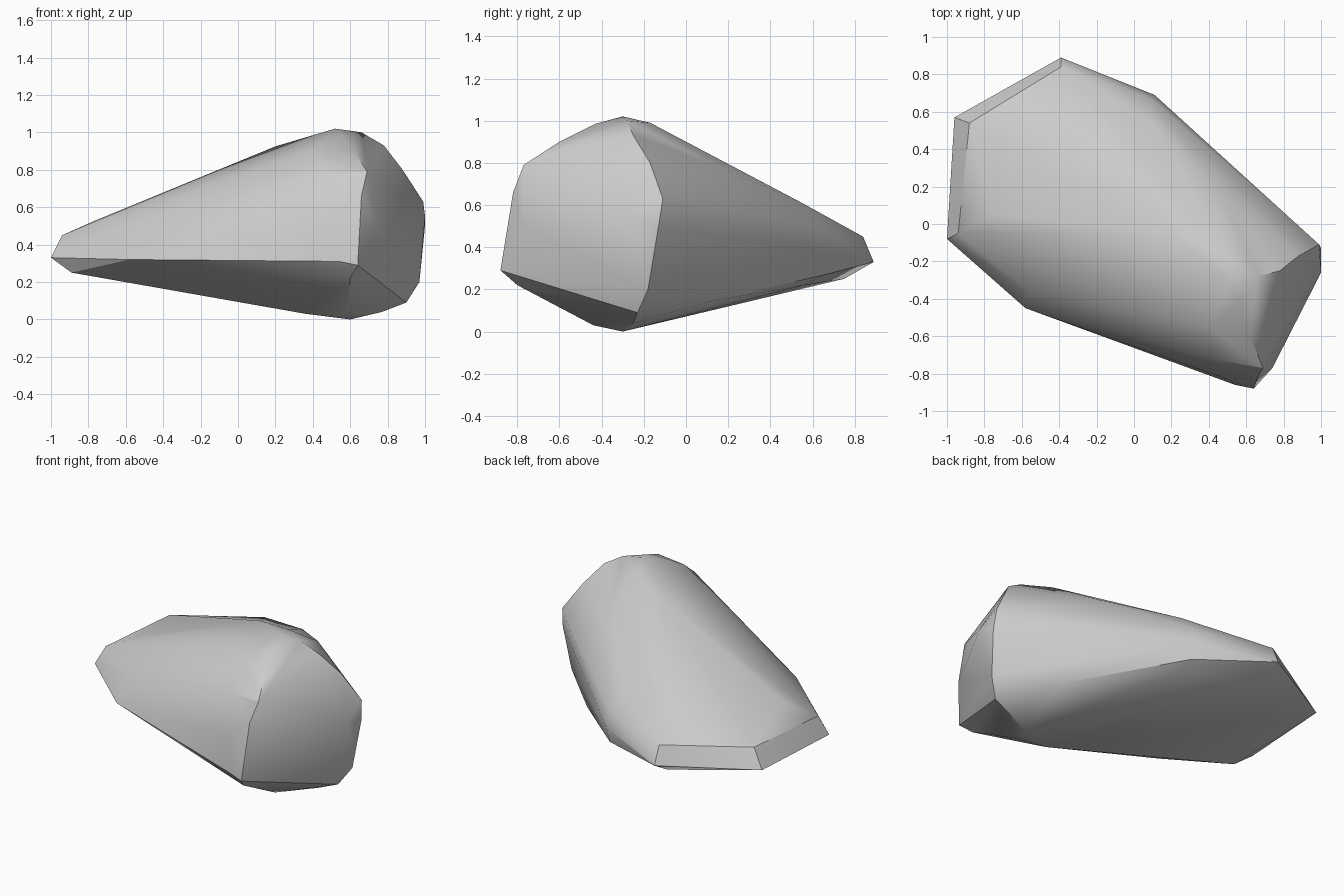
import bpy
import bmesh
import math

# Remove the default object
default_cube = bpy.data.objects.get("Cube")
if default_cube:
    bpy.data.objects.remove(default_cube, do_unlink=True)


def flat_colour(name, value):
    """One plain material, visible in the viewport and in a render."""
    material = bpy.data.materials.new(name)
    material.use_nodes = True
    colour = (value, value, value, 1)
    material.diffuse_color = colour
    shader = material.node_tree.nodes["Principled BSDF"]
    shader.inputs["Base Color"].default_value = colour
    return material


def hull_object(name, outlines, material, sharp_angle):
    """Wrap a tight skin around the outlines and shade it with crisp ridges."""
    bm = bmesh.new()
    for outline in outlines:
        for point in outline:
            bm.verts.new(point)
    result = bmesh.ops.convex_hull(bm, input=bm.verts[:])
    unused = set(result["geom_interior"]) | set(result["geom_unused"])
    loose = [item for item in unused if isinstance(item, bmesh.types.BMVert)]
    bmesh.ops.delete(bm, geom=loose, context="VERTS")
    bmesh.ops.dissolve_limit(bm, angle_limit=math.radians(1),
                             verts=bm.verts[:], edges=bm.edges[:])
    bmesh.ops.recalc_face_normals(bm, faces=bm.faces[:])
    mesh = bpy.data.meshes.new(name)
    bm.to_mesh(mesh)
    bm.free()
    mesh.materials.append(material)
    rock = bpy.data.objects.new(name, mesh)
    bpy.context.collection.objects.link(rock)

    # Soft faces, crisp ridges
    bpy.ops.object.select_all(action="DESELECT")
    rock.select_set(True)
    bpy.context.view_layer.objects.active = rock
    bpy.ops.object.shade_smooth_by_angle(angle=math.radians(sharp_angle))
    return rock


# Thin end: outer rim, the upper edge of its chamfer and the swell above
thin_rim = [(-1, -.08, .33), (-.96, .57, .33), (-.39, .89, .33)]
thin_chamfer = [(-.94, -.05, .45), (-.88, .54, .45), (-.39, .84, .45),
                (-.76, .05, .53)]

# Front side: lower ridge, then the rounded shoulder above it
front_ridge = [(-.58, -.45, .32), (.54, -.86, .31), (.64, -.88, .29)]
front_shoulder = [(-.56, -.36, .49), (.5, -.83, .55),
                  (.45, -.73, .78), (.4, -.55, .91)]

# Back side: widest ridge, the shoulder above it and the low edge below
back_ridge = [(.11, .69, .38), (.09, .67, .48), (.1, .66, .27)]
back_shoulder = [(.09, .55, .61), (.45, .2, .76), (.2, -.05, .925)]
back_low_edge = [(.13, .56, .22), (.66, .1, .14)]

# Crown of the thick end
crown = [(.52, -.3, 1.02), (.66, -.28, 1), (.5, -.17, .99),
         (.55, -.43, .985), (.62, -.6, .9), (.78, -.25, .93)]

# Broad end face: both of its borders
end_front_border = [(.69, -.77, .79), (.66, -.82, .66), (.74, -.77, .5)]
end_back_border = [(.88, -.17, .8), (.99, -.11, .63), (1, -.13, .5),
                   (1, -.26, .55), (.97, -.18, .2), (.9, -.23, .09)]

# Underside
underside = [(-.89, -.12, .25), (-.39, .75, .25), (.36, -.4, .03),
             (.6, -.3, 0), (.77, -.25, .04), (.58, -.44, .03),
             (.6, -.8, .22)]

stone_grey = flat_colour("stone grey", .6)
hull_object("boulder",
            [thin_rim, thin_chamfer, front_ridge, front_shoulder,
             back_ridge, back_shoulder, back_low_edge, crown,
             end_front_border, end_back_border, underside],
            stone_grey, 29)
